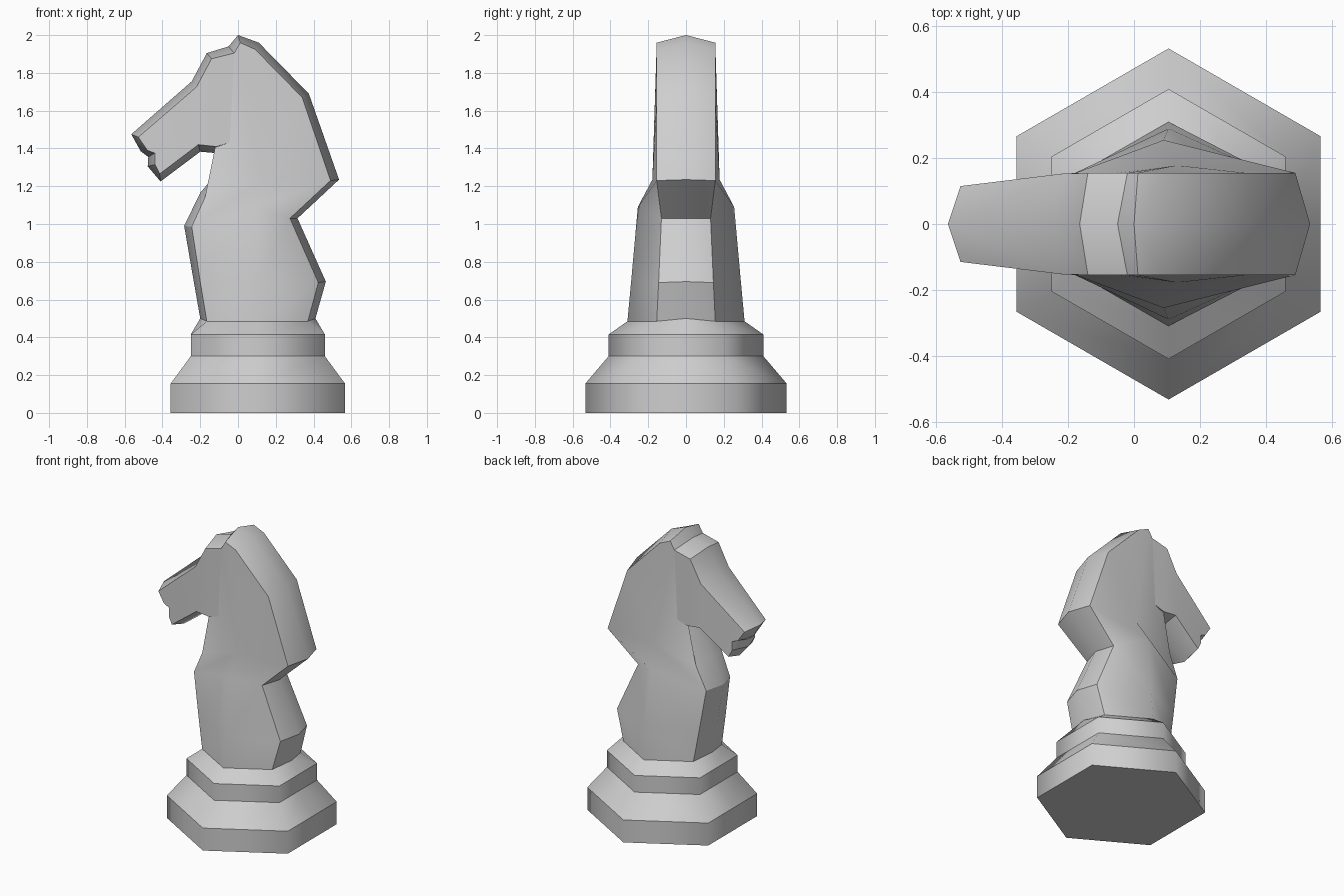
import bpy
import bmesh
from mathutils import Matrix

cube = bpy.data.objects.get("Cube")
if cube:
    bpy.data.objects.remove(cube, do_unlink=True)

gray = bpy.data.materials.new("light gray")
gray.use_nodes = True
color = (0.62, 0.62, 0.62, 1)
gray.diffuse_color = color
gray.node_tree.nodes["Principled BSDF"].inputs["Base Color"].default_value = color

CX = 0.105  # centre of the hexagonal base
bm = bmesh.new()


def hex_row(r, z):
    """Half a hexagon: front centre, front corner, side, back corner, back centre."""
    a = r * 0.866
    return [(CX - a, 0, z), (CX - a, r / 2, z), (CX, r, z), (CX + a, r / 2, z), (CX + a, 0, z)]


# Hexagonal base, then the neck, as half rings stacked upward
rows = [hex_row(r, z) for r, z in ((0.533, 0), (0.533, 0.155), (0.41, 0.3), (0.41, 0.415))]
base_top = len(rows)
rows += [
    [(-0.2, 0, 0.5), (-0.165, 0.155, 0.485), (CX, 0.31, 0.485), (0.37, 0.155, 0.485), (0.41, 0, 0.5)],
    [(-0.235, 0, 0.7), (-0.2, 0.145, 0.695), (CX, 0.29, 0.7), (0.425, 0.145, 0.69), (0.465, 0, 0.695)],
    [(-0.285, 0, 0.99), (-0.245, 0.13, 0.985), (0.09, 0.255, 1.09), (0.275, 0.13, 1.03), (0.315, 0, 1.03)],
    [(-0.2, 0, 1.165), (-0.175, 0.14, 1.14), (0.13, 0.178, 1.235), (0.49, 0.155, 1.23), (0.535, 0, 1.235)],
]
rings = [[bm.verts.new(p) for p in row] for row in rows]
bm.faces.new(rings[0])
for low, high in zip(rings, rings[1:]):
    for i in range(4):
        bm.faces.new((low[i], low[i + 1], high[i + 1], high[i]))

# Head outline from throat over jaw, mouth, brow and mane: centre x, z then side x, z
outline = [
    (-0.055, 1.34, -0.02, 1.34), (-0.04, 1.395, -0.025, 1.437),
    (-0.115, 1.375, -0.115, 1.41), (-0.2, 1.383, -0.21, 1.42),
    (-0.41, 1.225, -0.415, 1.265), (-0.478, 1.305, -0.44, 1.315),
    (-0.475, 1.355, -0.44, 1.375), (-0.515, 1.385, -0.48, 1.39),
    (-0.565, 1.475, -0.527, 1.46), (-0.245, 1.755, -0.22, 1.725),
    (-0.165, 1.905, -0.14, 1.875), (-0.05, 1.94, -0.02, 1.905),
    (0, 2, 0.012, 1.96), (0.11, 1.96, 0.09, 1.925), (0.375, 1.69, 0.34, 1.67),
]
top = rings[-1]
ridge, side = [top[0]], [top[1]]
for cx, cz, sx, sz in outline:
    width = 0.155 + min(0, sx + 0.2) * 0.122  # the muzzle narrows
    ridge.append(bm.verts.new((cx, 0, cz)))
    side.append(bm.verts.new((sx, width, sz)))
ridge.append(top[4])
side.append(top[3])
for i in range(len(side) - 1):
    bm.faces.new((ridge[i], ridge[i + 1], side[i + 1], side[i]))
cheek = bm.faces.new(side + [top[2]])
bmesh.ops.triangulate(bm, faces=[cheek])
bmesh.ops.recalc_face_normals(bm, faces=bm.faces)

# Soft vertical corners on the base and neck sides, crisp edges elsewhere
soft = set()
for j in range(len(rings) - 1):
    for i in ((1, 2, 3) if j < base_top else (2,)):
        soft.add(bm.edges.get((rings[j][i], rings[j + 1][i])))
for f in bm.faces:
    f.smooth = True
for e in bm.edges:
    if len(e.link_faces) == 2 and e not in soft:
        e.smooth = e.calc_face_angle(0) < 0.55

# Mirror the half across the centre plane
bmesh.ops.mirror(bm, geom=bm.verts[:] + bm.edges[:] + bm.faces[:],
                 matrix=Matrix.Identity(4), merge_dist=0.001, axis='Y')
bmesh.ops.remove_doubles(bm, verts=bm.verts, dist=0.001)
bmesh.ops.recalc_face_normals(bm, faces=bm.faces)
for e in bm.edges:
    if all(abs(v.co.y) < 0.001 for v in e.verts):
        e.smooth = True
    elif all(v.co.z < 0.001 for v in e.verts):
        e.smooth = False

mesh = bpy.data.meshes.new("horse_piece")
bm.to_mesh(mesh)
bm.free()
mesh.materials.append(gray)
piece = bpy.data.objects.new("horse_piece", mesh)
bpy.context.collection.objects.link(piece)
